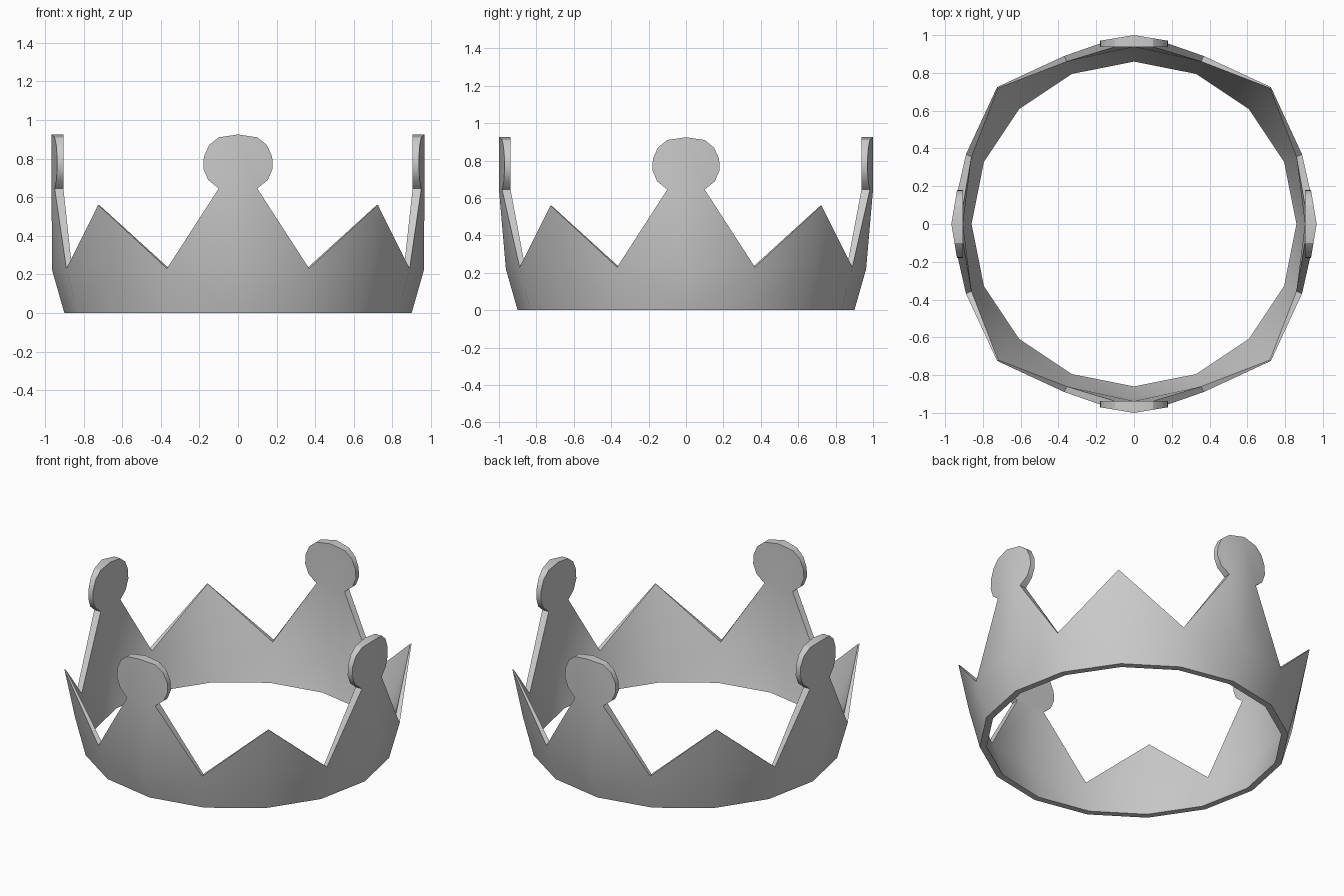
import bpy, bmesh, math
from mathutils import Vector, Matrix

cube = bpy.data.objects.get("Cube")
if cube:
    bpy.data.objects.remove(cube)

DISC = [(0.155, 0.69), (0.18, 0.75), (0.177, 0.81), (0.15, 0.87), (0.1, 0.91)]
SIN, COS = math.sin(math.pi / 8), math.cos(math.pi / 8)
DIAG = math.sqrt(0.5)


def half_side(top, inner):
    """Points of half a side as (sideways, outward, up), named by role."""
    foot, belt, valley = (0.86, 0.92, 0.931) if inner else (0.90, 0.963, 0.963)
    tip = 1.018 if inner else 1.025

    def knob(t, z):
        return (t, top - 0.062 if inner else top - 0.03 * t / 0.18, z)

    p = {
        "mid_foot": (0, foot, 0), "mid_belt": (0, belt, 0.22),
        "mid_neck": knob(0, 0.645), "mid_top": knob(0, 0.925),
        "valley_foot": (foot * SIN, foot * COS, 0),
        "valley": (valley * SIN, valley * COS, 0.23),
        "neck": knob(0.1, 0.645),
        "corner_foot": (foot * DIAG, foot * DIAG, 0),
        "corner_belt": (belt * DIAG, belt * DIAG, 0.25),
        "tip": (tip * DIAG, tip * DIAG, 0.56),
    }
    for i, (t, z) in enumerate(DISC):
        p["disc%d" % i] = knob(t, z)
    return p


FACES = [
    ["mid_foot", "valley_foot", "valley", "mid_belt"],
    ["mid_belt", "valley", "neck", "mid_neck"],
    ["mid_neck", "neck"] + ["disc%d" % i for i in range(len(DISC))] + ["mid_top"],
    ["valley_foot", "corner_foot", "corner_belt", "valley"],
    ["valley", "corner_belt", "tip"],
]

bm = bmesh.new()
cache = {}


def vert(co, layer):
    key = (layer,) + tuple(round(c, 4) + 0.0 for c in co)
    if key not in cache:
        cache[key] = bm.verts.new(co)
    return cache[key]


# Outer and inner skins: four sides, each mirrored about its middle
pairs = {}
skin = []
for side in range(4):
    turn = Matrix.Rotation(side * math.pi / 2, 3, 'Z')
    top = 0.967 if side % 2 else 1.0
    outer, inner = half_side(top, False), half_side(top, True)
    for flip in (1, -1):
        def place(p, layer):
            return vert(turn @ Vector((p[0] * flip, -p[1], p[2])), layer)
        for names in FACES:
            out = [place(outer[n], 0) for n in names]
            inn = [place(inner[n], 1) for n in names]
            pairs.update(zip(out, inn))
            skin.append(bm.faces.new(out))
            bm.faces.new(inn[::-1])

# Rim joining the two skins along their open edges
rim = {e for f in skin for e in f.edges if len(e.link_faces) == 1}
for e in rim:
    a, b = e.verts
    bm.faces.new((a, b, pairs[b], pairs[a]))
bmesh.ops.recalc_face_normals(bm, faces=bm.faces[:])

mesh = bpy.data.meshes.new("crown")
bm.to_mesh(mesh)
bm.free()
crown = bpy.data.objects.new("crown", mesh)
bpy.context.collection.objects.link(crown)

# Single plain grey
mat = bpy.data.materials.new("light_grey")
mat.use_nodes = True
grey = (0.6, 0.6, 0.6, 1)
mat.diffuse_color = grey
mat.node_tree.nodes["Principled BSDF"].inputs["Base Color"].default_value = grey
mesh.materials.append(mat)

bpy.ops.object.select_all(action='DESELECT')
crown.select_set(True)
bpy.context.view_layer.objects.active = crown
bpy.ops.object.shade_smooth_by_angle(angle=math.radians(30))
